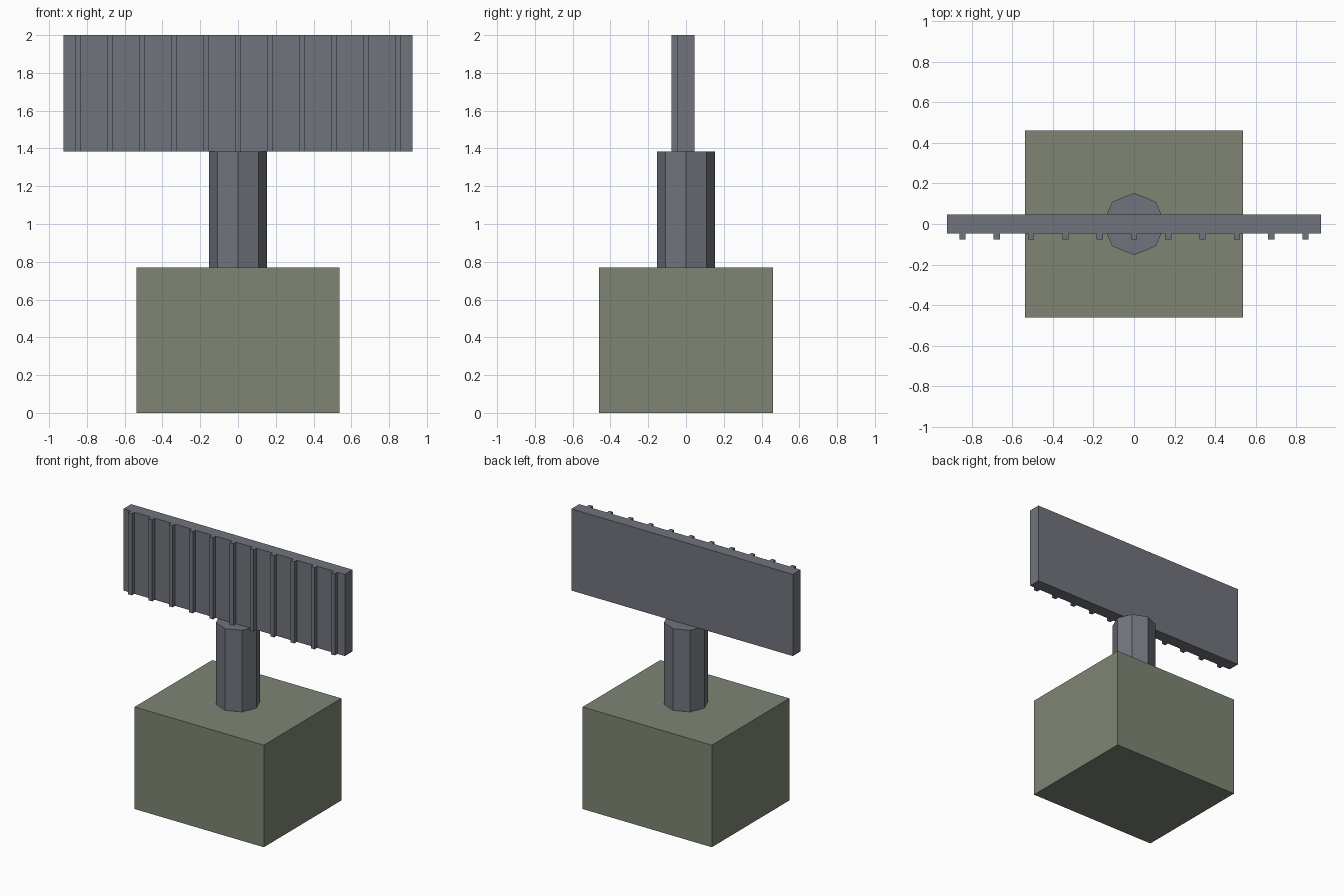
import bpy
import math

if "Cube" in bpy.data.objects:
    bpy.data.objects.remove(bpy.data.objects["Cube"])

U = 2 / 13  # module: the model is 13 modules tall


def material(name, rgb):
    m = bpy.data.materials.new(name)
    m.diffuse_color = (*rgb, 1)
    m.use_nodes = True
    m.node_tree.nodes["Principled BSDF"].inputs["Base Color"].default_value = m.diffuse_color
    return m


olive = material("olive_grey", (0.209, 0.235, 0.178))
steel = material("steel_grey", (0.165, 0.175, 0.205))


def finish(name, mat):
    ob = bpy.context.object
    ob.name = ob.data.name = name
    ob.data.materials.append(mat)
    return ob


def box(name, size, centre, mat):
    bpy.ops.mesh.primitive_cube_add(size=1, location=[c * U for c in centre])
    ob = finish(name, mat)
    ob.scale = [s * U for s in size]
    bpy.ops.object.transform_apply(location=False, rotation=False, scale=True)
    return ob


# Base block
box("base", (7, 6, 5), (0, 0, 2.5), olive)

# Octagonal mast with corners on the axes
bpy.ops.mesh.primitive_cylinder_add(vertices=8, radius=U, depth=4 * U,
                                    location=(0, 0, 7 * U))
finish("mast", steel)

# Flat antenna panel
box("antenna_panel", (12, 0.6, 4), (0, 0, 11), steel)

# Row of vertical ribs on the front of the panel
for i in range(11):
    box(f"rib_{i + 1}", (0.2, 0.2, 4), ((i - 5) * 1.1, -0.4, 11), steel)
